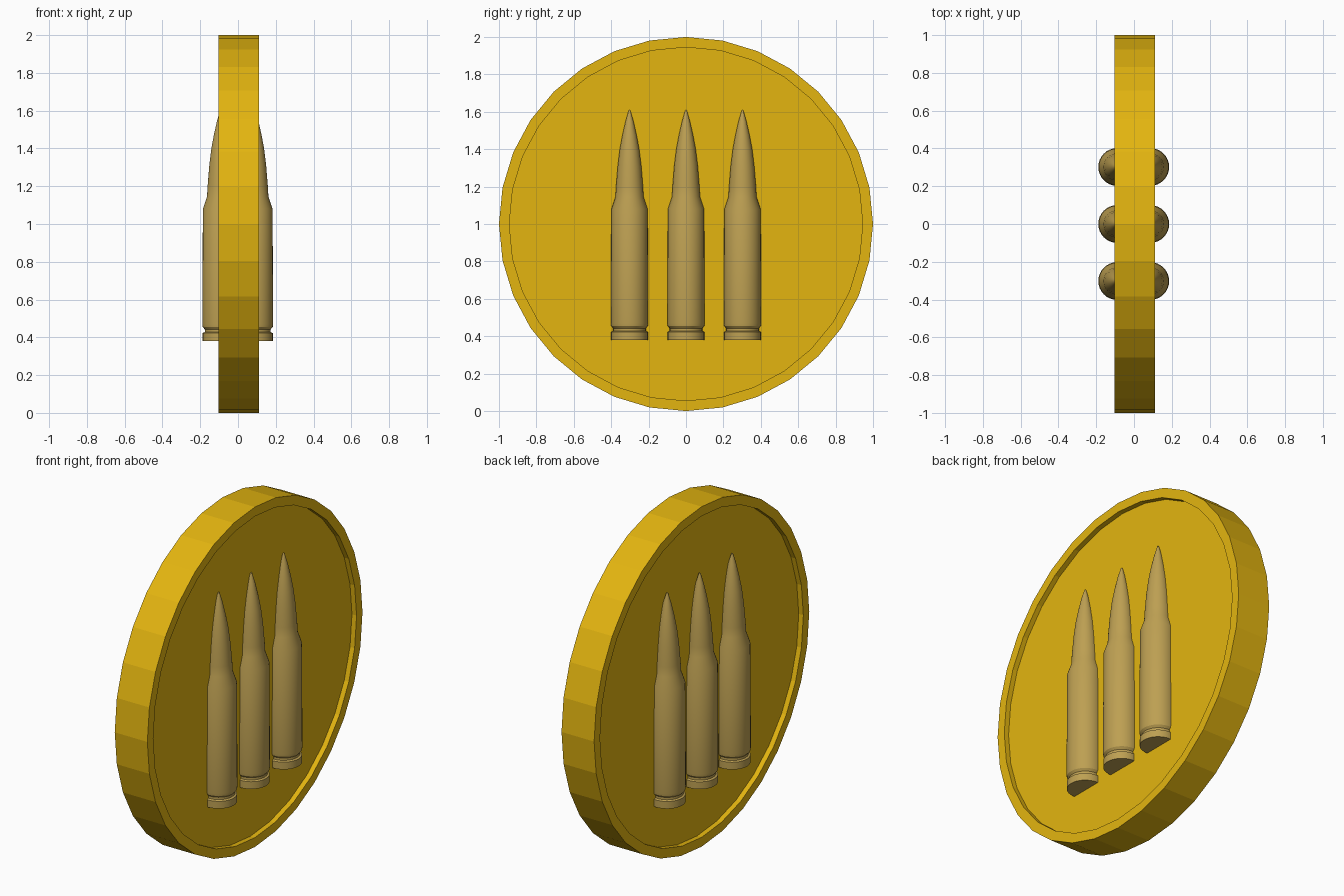
import bpy, bmesh, math

if "Cube" in bpy.data.objects:
    bpy.data.objects.remove(bpy.data.objects["Cube"])


def material(name, rgb):
    m = bpy.data.materials.new(name)
    m.diffuse_color = (*rgb, 1)
    m.use_nodes = True
    m.node_tree.nodes["Principled BSDF"].inputs["Base Color"].default_value = m.diffuse_color
    return m


gold = material("gold", (0.77, 0.46, 0.005))
brass = material("brass", (0.51, 0.35, 0.085))


def lathe(name, profile, sides, mat, location, axis="Z", smooth=False):
    """Spin (radius, height) points round an axis; radius 0 makes a pole."""
    bm = bmesh.new()
    rings = []
    for r, h in profile:
        n = 1 if r == 0 else sides
        ring = []
        for i in range(n):
            a = 2 * math.pi * i / sides
            u, v = r * math.cos(a), r * math.sin(a)
            ring.append(bm.verts.new((h, u, v) if axis == "X" else (u, v, h)))
        rings.append(ring)
    for lo, hi in zip(rings, rings[1:]):
        for i in range(sides):
            j = (i + 1) % sides
            if len(lo) == 1:
                bm.faces.new((lo[0], hi[j], hi[i]))
            elif len(hi) == 1:
                bm.faces.new((lo[i], lo[j], hi[0]))
            else:
                bm.faces.new((lo[i], lo[j], hi[j], hi[i]))
    # flat caps on open ends
    for ring in (rings[0], rings[-1]):
        if len(ring) > 1:
            bm.faces.new(ring)
    bmesh.ops.recalc_face_normals(bm, faces=bm.faces)
    mesh = bpy.data.meshes.new(name)
    bm.to_mesh(mesh)
    bm.free()
    mesh.materials.append(mat)
    ob = bpy.data.objects.new(name, mesh)
    ob.location = location
    bpy.context.collection.objects.link(ob)
    if smooth:
        bpy.ops.object.select_all(action="DESELECT")
        ob.select_set(True)
        bpy.context.view_layer.objects.active = ob
        bpy.ops.object.shade_smooth_by_angle(angle=math.radians(20))
    return ob


# coin disc with a raised rim and recessed floor on both sides
lathe("coin", [(0.945, -0.072), (0.945, -0.102), (1, -0.102),
               (1, 0.11), (0.945, 0.11), (0.945, 0.08)],
      32, gold, (0, 0, 1), axis="X")

# cartridge outline: base rim, groove, case, shoulder, pointed tip
cartridge = [(0.098, 0.38), (0.098, 0.423), (0.087, 0.428), (0.087, 0.442),
             (0.098, 0.455), (0.1, 0.47), (0.097, 1.08), (0.075, 1.145),
             (0.072, 1.2), (0.063, 1.31), (0.052, 1.4), (0.038, 1.475),
             (0.021, 1.55), (0.005, 1.605), (0, 1.61)]

# three cartridges half sunk into each face
for side, x in (("left", -0.089), ("right", 0.086)):
    for i in range(3):
        lathe(f"cartridge_{side}_{i + 1}", cartridge, 32, brass,
              (x, 0.302 * (i - 1), 0), smooth=True)
